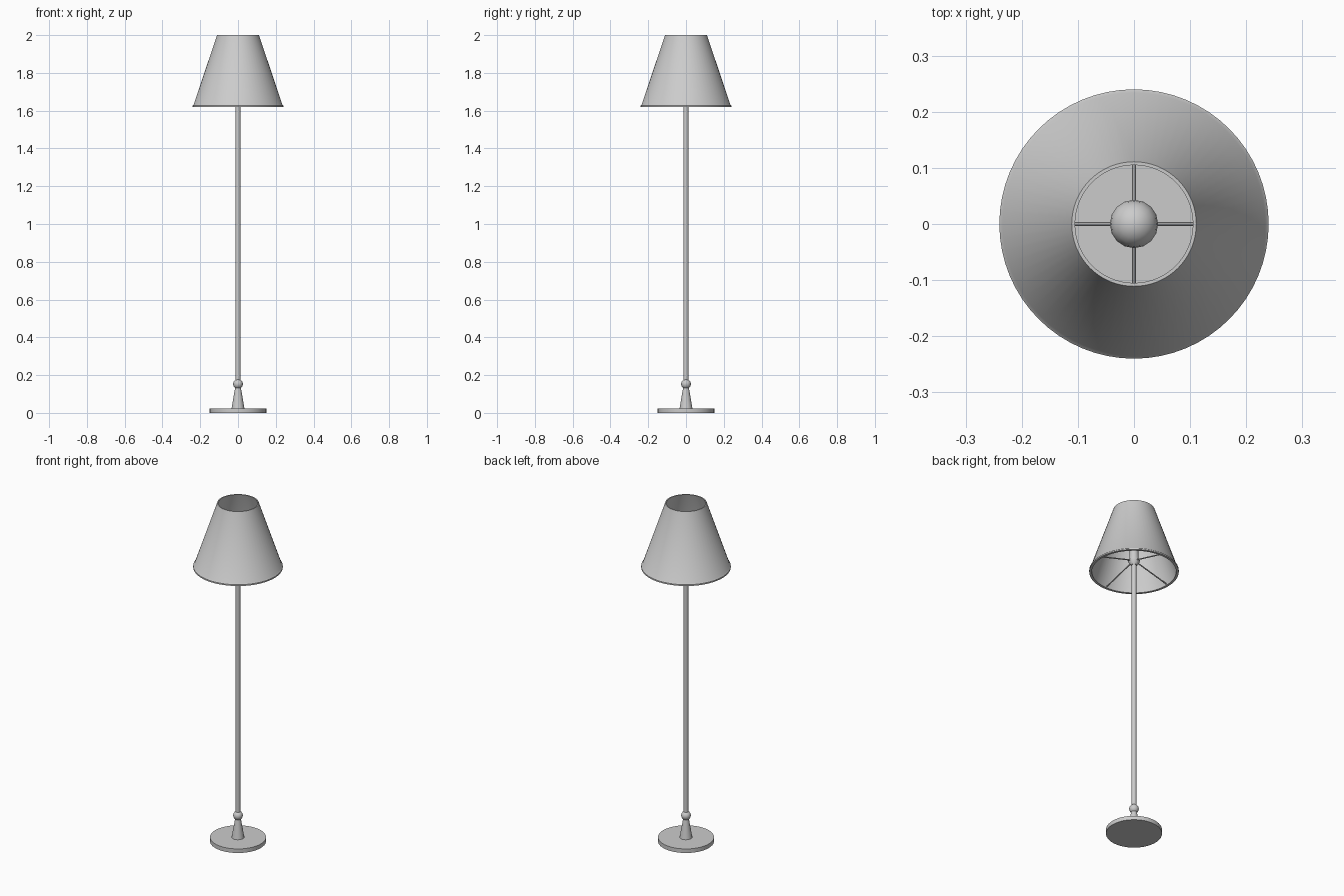
import bpy, bmesh, math
from mathutils import Vector

cube = bpy.data.objects.get("Cube")
if cube:
    bpy.data.objects.remove(cube, do_unlink=True)

grey = bpy.data.materials.new("plain grey")
grey.use_nodes = True
colour = (0.6, 0.6, 0.6, 1)
grey.diffuse_color = colour
grey.node_tree.nodes["Principled BSDF"].inputs["Base Color"].default_value = colour


def finish(name, bm, smooth=True):
    bmesh.ops.recalc_face_normals(bm, faces=bm.faces)
    mesh = bpy.data.meshes.new(name)
    bm.to_mesh(mesh)
    bm.free()
    mesh.materials.append(grey)
    obj = bpy.data.objects.new(name, mesh)
    bpy.context.collection.objects.link(obj)
    if smooth:
        bpy.ops.object.select_all(action='DESELECT')
        obj.select_set(True)
        bpy.context.view_layer.objects.active = obj
        bpy.ops.object.shade_smooth_by_angle(angle=math.radians(35))
    return obj


def lathe(name, profile, sides, closed=False):
    """Spin (radius, height) points around z; closed joins last to first."""
    bm = bmesh.new()
    points = profile + profile[:1] if closed else profile
    verts = [bm.verts.new((r, 0, z)) for r, z in points]
    edges = [bm.edges.new(pair) for pair in zip(verts, verts[1:])]
    bmesh.ops.spin(bm, geom=verts + edges, cent=(0, 0, 0), axis=(0, 0, 1),
                   angle=math.tau, steps=sides, use_duplicate=False)
    bmesh.ops.remove_doubles(bm, verts=bm.verts, dist=0.0001)
    return finish(name, bm)


def ball(name, radius, z, sides):
    bm = bmesh.new()
    bmesh.ops.create_uvsphere(bm, u_segments=sides, v_segments=sides // 2 + 2, radius=radius)
    bmesh.ops.translate(bm, verts=bm.verts, vec=(0, 0, z))
    return finish(name, bm)


def rod(name, start, end, radius):
    bm = bmesh.new()
    start, end = Vector(start), Vector(end)
    span = end - start
    bmesh.ops.create_cone(bm, cap_ends=True, segments=8, radius1=radius,
                          radius2=radius, depth=span.length)
    bmesh.ops.rotate(bm, verts=bm.verts, matrix=span.to_track_quat('Z', 'Y').to_matrix())
    bmesh.ops.translate(bm, verts=bm.verts, vec=(start + end) / 2)
    return finish(name, bm)


# Foot and stem
lathe("base_disc", [(0, 0), (0.15, 0), (0.15, 0.024), (0, 0.024)], 48)
lathe("base_cone", [(0, 0.02), (0.034, 0.024), (0.015, 0.135), (0, 0.135)], 24)
ball("stem_ball", 0.026, 0.153, 20)
lathe("pole", [(0, 0.14), (0.013, 0.14), (0.013, 1.68), (0, 1.68)], 24)

# Socket and bulb
lathe("socket", [(0, 1.66), (0.016, 1.66), (0.031, 1.682), (0.031, 1.692),
                 (0.026, 1.692), (0.022, 1.77), (0, 1.77)], 24)
ball("bulb", 0.043, 1.795, 16)

# Hollow shade with a flared lower rim
lathe("shade", [(0.111, 2.0), (0.234, 1.634), (0.24, 1.628), (0.24, 1.62),
                (0.226, 1.62), (0.226, 1.634), (0.105, 2.0)], 64, closed=True)

# Four struts from the socket down to the rim
for i in range(4):
    a = i * math.pi / 2
    c, s = math.cos(a), math.sin(a)
    rod(f"shade_strut_{i + 1}", (0.02 * c, 0.02 * s, 1.685),
        (0.229 * c, 0.229 * s, 1.628), 0.0035)
